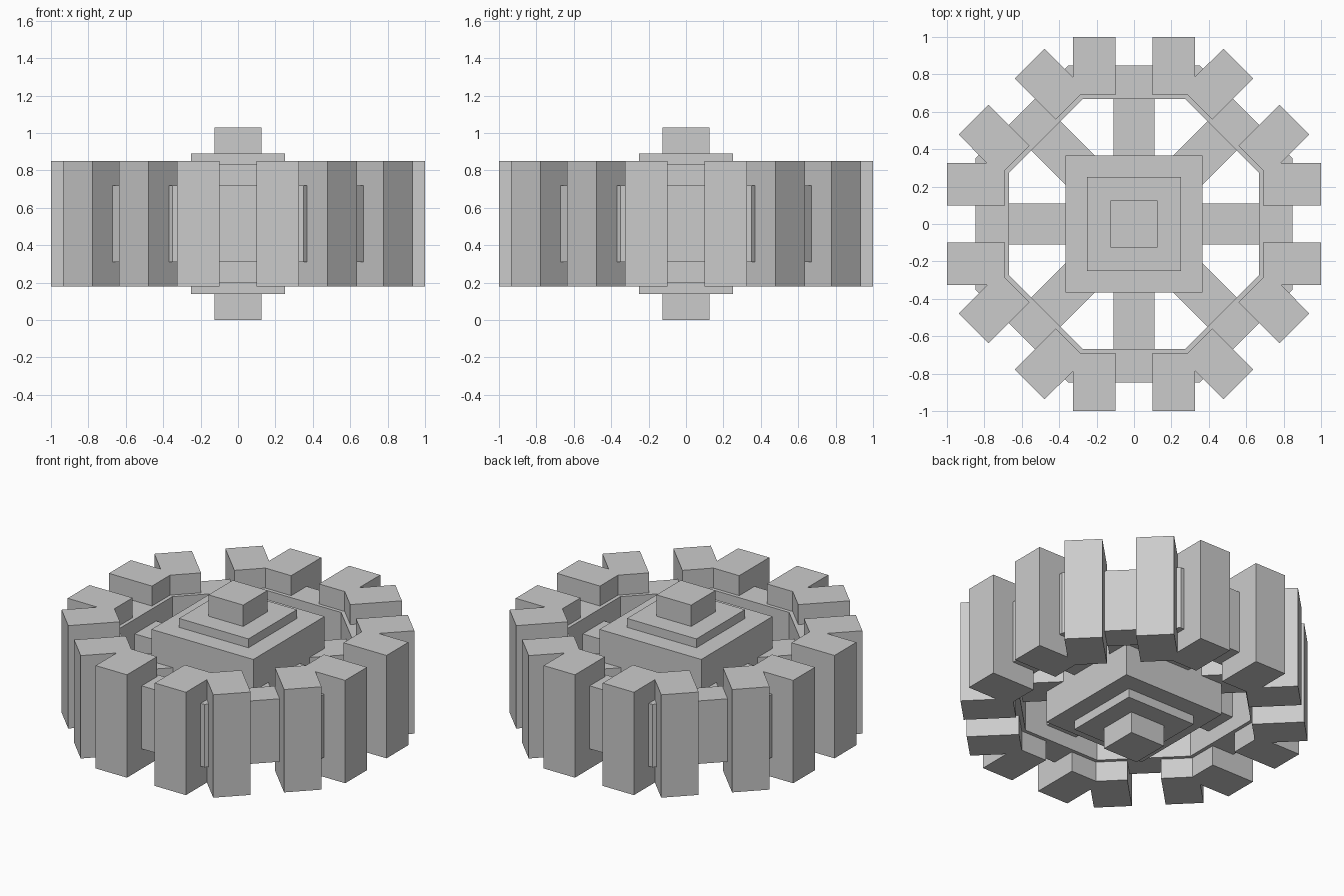
import bpy, bmesh, math
from mathutils import Matrix

if "Cube" in bpy.data.objects:
    bpy.data.objects.remove(bpy.data.objects["Cube"])

CZ = 0.515  # mid height of the wheel
grey = bpy.data.materials.new("plain_grey")
grey.diffuse_color = (0.6, 0.6, 0.6, 1)
grey.use_nodes = True
grey.node_tree.nodes["Principled BSDF"].inputs["Base Color"].default_value = grey.diffuse_color


def finish(name, bm):
    bmesh.ops.recalc_face_normals(bm, faces=bm.faces)
    me = bpy.data.meshes.new(name)
    bm.to_mesh(me)
    bm.free()
    me.materials.append(grey)
    ob = bpy.data.objects.new(name, me)
    bpy.context.collection.objects.link(ob)
    return ob


def prism(name, pts, half, angle=0.0):
    """Extrude a flat outline to +-half about the mid height, then spin it."""
    bm = bmesh.new()
    face = bm.faces.new([bm.verts.new((x, y, CZ - half)) for x, y in pts])
    ext = bmesh.ops.extrude_face_region(bm, geom=[face])
    top = [v for v in ext["geom"] if isinstance(v, bmesh.types.BMVert)]
    bmesh.ops.translate(bm, vec=(0, 0, 2 * half), verts=top)
    bmesh.ops.rotate(bm, matrix=Matrix.Rotation(angle, 3, 'Z'), verts=bm.verts)
    return finish(name, bm)


def rect(x0, x1, y0, y1):
    return [(x0, y0), (x1, y0), (x1, y1), (x0, y1)]


# Square hub, cover plates and axle
for name, r, half in (("hub", 0.367, 0.318), ("hub_plate", 0.25, 0.376),
                      ("axle", 0.125, 0.515)):
    prism(name, rect(-r, r, -r, r), half)

# Octagonal rim ring
bm = bmesh.new()
loops = []
for apothem, z in ((0.848, 0.31), (0.848, 0.72), (0.667, 0.72), (0.667, 0.31)):
    R = apothem / math.cos(math.pi / 8)
    loops.append([bm.verts.new((R * math.cos((i + .5) * math.pi / 4),
                                R * math.sin((i + .5) * math.pi / 4), z))
                  for i in range(8)])
for a in range(4):
    p, q = loops[a], loops[(a + 1) % 4]
    for i in range(8):
        j = (i + 1) % 8
        bm.faces.new((p[i], p[j], q[j], q[i]))
finish("rim", bm)

# V-shaped tread outline: one half, mirrored across the 22.5 degree line
half_v = [(0.325, 0.785), (0.325, 1.0), (0.1, 1.0), (0.1, 0.69), (0.286, 0.69)]
c = math.sqrt(0.5)
mirrored = [((y - x) * c, (x + y) * c) for x, y in half_v[1:4]]
tread = half_v + mirrored[::-1]

# Eight spokes and eight treads around the axle
for i in range(8):
    a = i * math.pi / 4
    prism(f"spoke_{i + 1}", rect(-0.11, 0.11, 0.2, 0.7), 0.11, a)
    prism(f"tread_{i + 1}", tread, 0.335, a)
